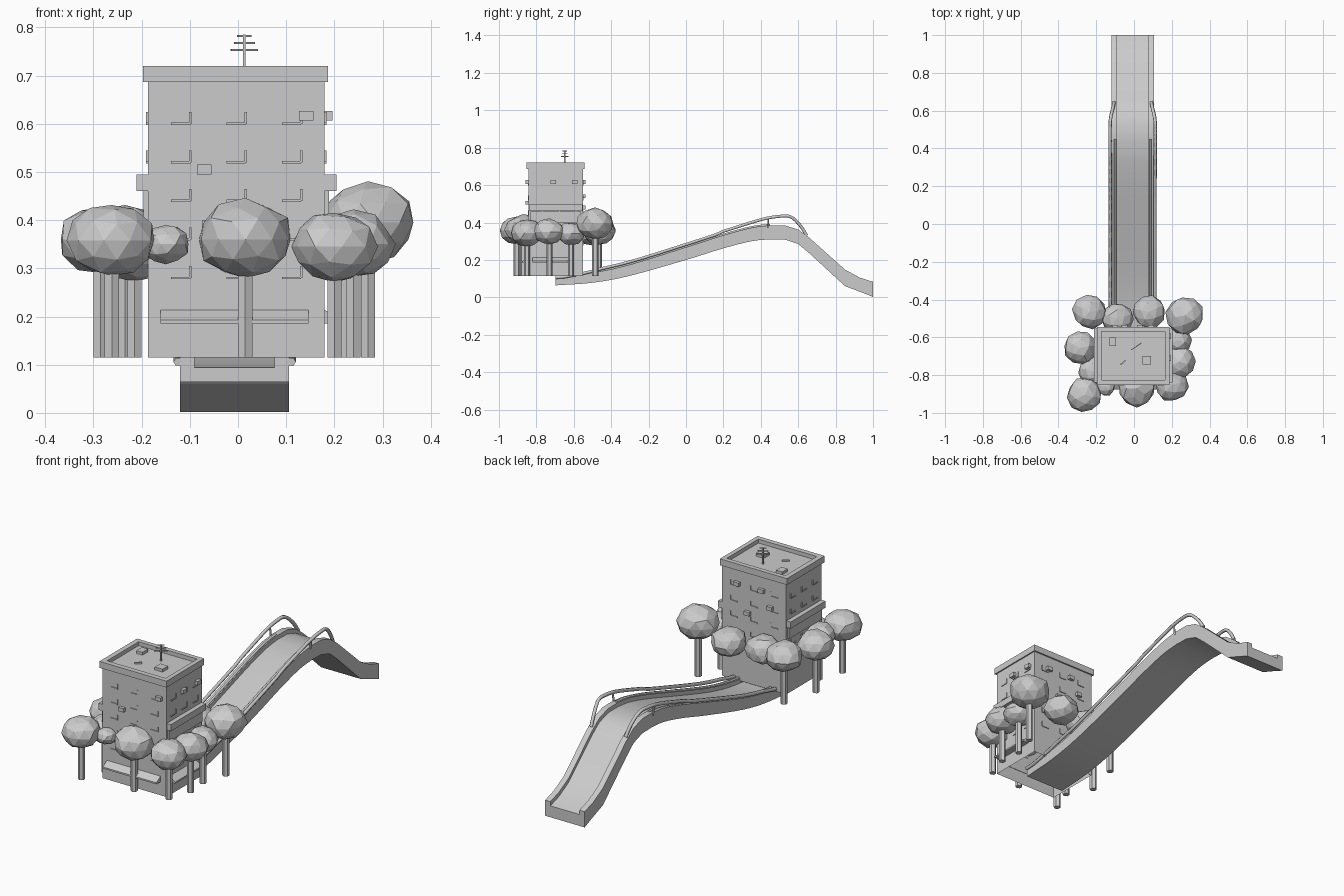
import bpy, bmesh, math, random
from mathutils import Vector, Matrix

random.seed(4)
cube = bpy.data.objects.get("Cube")
if cube:
    bpy.data.objects.remove(cube, do_unlink=True)

grey = bpy.data.materials.new("plain grey")
grey.use_nodes = True
grey.diffuse_color = (0.6, 0.6, 0.6, 1)
grey.node_tree.nodes["Principled BSDF"].inputs["Base Color"].default_value = (0.6, 0.6, 0.6, 1)


def add(name, data):
    obj = bpy.data.objects.new(name, data)
    data.materials.append(grey)
    bpy.context.collection.objects.link(obj)
    return obj


def finish(name, bm):
    bmesh.ops.recalc_face_normals(bm, faces=bm.faces)
    mesh = bpy.data.meshes.new(name)
    bm.to_mesh(mesh)
    bm.free()
    return add(name, mesh)


def put_box(bm, lo, hi, turn=0):
    lo, hi = Vector(lo), Vector(hi)
    m = (Matrix.Translation((lo + hi) / 2) @ Matrix.Rotation(turn, 4, 'Z')
         @ Matrix.Diagonal((*(hi - lo), 1)))
    return bmesh.ops.create_cube(bm, size=1, matrix=m)["verts"]


def box(name, lo, hi, turn=0):
    bm = bmesh.new()
    put_box(bm, lo, hi, turn)
    return finish(name, bm)


def tube(name, pts, r):
    cu = bpy.data.curves.new(name, 'CURVE')
    cu.dimensions = '3D'
    cu.bevel_depth, cu.bevel_resolution, cu.use_fill_caps = r, 1, True
    sp = cu.splines.new('POLY')
    sp.points.add(len(pts) - 1)
    for p, co in zip(sp.points, pts):
        p.co = (*co, 1)
    return add(name, cu)


def smooth_path(pts, n):
    # Catmull-Rom interpolation through the given points
    ps = [Vector(p) for p in pts]
    ps = [2 * ps[0] - ps[1]] + ps + [2 * ps[-1] - ps[-2]]
    out = []
    for a, b, c, d in zip(ps, ps[1:], ps[2:], ps[3:]):
        for i in range(n):
            t = i / n
            out.append(0.5 * (2 * b + (c - a) * t + (2 * a - 5 * b + 4 * c - d) * t * t
                              + (3 * b - a - 3 * c + d) * t ** 3))
    return out + [ps[-2]]


# Building shell, open underneath, with a sunken roof inside a parapet
X0, X1, Y0, Y1 = -0.187, 0.18, -0.842, -0.552
BASE, ROOF = 0.115, 0.70
bm = bmesh.new()
put_box(bm, (X0, Y0, BASE), (X1, Y1, ROOF))
bm.normal_update()
bmesh.ops.delete(bm, geom=[f for f in bm.faces if f.normal.z < -0.9], context='FACES')
finish("tower_walls", bm)
bm = bmesh.new()
for lo, hi in [((X0 - 0.01, Y0 - 0.01), (X1 + 0.007, Y0 + 0.016)),
               ((X0 - 0.01, Y1 - 0.016), (X1 + 0.007, Y1 + 0.008)),
               ((X0 - 0.01, Y0 + 0.016), (X0 + 0.016, Y1 - 0.016)),
               ((X1 - 0.016, Y0 + 0.016), (X1 + 0.007, Y1 - 0.016))]:
    put_box(bm, (*lo, 0.687), (*hi, 0.72))
finish("parapet", bm)

# Roof fittings
box("roof_vent", (0.045, -0.745, ROOF), (0.09, -0.7, 0.715))
box("roof_hatch", (-0.13, -0.645, ROOF), (-0.095, -0.6, 0.715))
box("roof_debris", (-0.075, -0.737, ROOF), (-0.04, -0.73, 0.708), 0.7)
box("antenna_mast", (0.01, -0.651, ROOF), (0.016, -0.645, 0.785))
for z, half in ((0.753, 0.033), (0.768, 0.025), (0.782, 0.017)):
    box("antenna_bar", (0.013 - half, -0.65, z - 0.002), (0.013 + half, -0.646, z + 0.002), 0.6)


# Wall details: u runs along the wall, depth points outwards
def on_wall(bm, wall, u, z, w, h, depth):
    axis, pos, sign = wall
    near, far = sorted((pos - sign * 0.002, pos + sign * depth))
    if axis == 'x':
        put_box(bm, (near, u - w / 2, z - h / 2), (far, u + w / 2, z + h / 2))
    else:
        put_box(bm, (u - w / 2, near, z - h / 2), (u + w / 2, far, z + h / 2))


front, back, left, right = ('y', Y0, -1), ('y', Y1, 1), ('x', X1, 1), ('x', X0, -1)
bm = bmesh.new()
for wall in (front, back, left, right):
    mid, span = (-0.004, 0.115) if wall[0] == 'y' else (-0.697, 0.09)
    for row in range(5):
        for col in (-1, 0, 1):
            # corner shaped trims: sill plus one jamb
            u, z = mid + col * span, 0.3 + row * 0.08
            on_wall(bm, wall, u, z - 0.02, 0.04, 0.005, 0.004)
            on_wall(bm, wall, u + 0.02, z - 0.008, 0.005, 0.025, 0.004)
finish("window_trims", bm)

bm = bmesh.new()
for wall, u, z in ((front, -0.07, 0.505), (front, 0.142, 0.617), (front, -0.06, 0.39),
                   (left, -0.71, 0.617), (left, -0.595, 0.617), (back, 0.09, 0.617),
                   (back, -0.05, 0.617), (back, -0.1, 0.54), (back, 0.03, 0.48)):
    on_wall(bm, wall, u, z, 0.03, 0.02, 0.016)
finish("air_conditioners", bm)

# Balcony ledges on both sides
for name, wall in (("left_ledge", left), ("right_ledge", right)):
    bm = bmesh.new()
    on_wall(bm, wall, -0.697, 0.478, 0.285, 0.034, 0.024)
    on_wall(bm, wall, -0.697, 0.43, 0.27, 0.06, 0.009)
    finish(name, bm)

# Sloping shop awnings
for name, wall, u, w in (("front_awning", front, -0.007, 0.307), ("left_awning", left, -0.71, 0.22)):
    bm = bmesh.new()
    on_wall(bm, wall, u, 0.2, w, 0.03, 0.035)
    k = 0 if wall[0] == 'x' else 1
    for v in bm.verts:
        if abs(v.co[k] - wall[1]) > 0.02 and v.co.z > 0.2:
            v.co.z -= 0.022
    finish(name, bm)

# Slide: channel section swept along top and bottom edge lines (y, top z, bottom z)
profile = smooth_path([(-0.697, 0.116, 0.064), (-0.5, 0.132, 0.078), (-0.3, 0.175, 0.115),
                       (0, 0.268, 0.2), (0.2, 0.332, 0.262), (0.35, 0.372, 0.3), (0.45, 0.385, 0.31)], 4)
profile += [Vector(p) for p in ((0.53, 0.384, 0.308), (0.6, 0.362, 0.285), (0.66, 0.318, 0.235),
                                (0.85, 0.148, 0.06), (0.93, 0.105, 0.03), (1, 0.083, 0.002))]
CX, OUT, INN, DEEP = -0.007, 0.113, 0.083, 0.022
bm = bmesh.new()
rings = []
for y, t, b in profile:
    section = [(-OUT, b), (-OUT, t), (-INN, t), (-INN, t - DEEP),
               (INN, t - DEEP), (INN, t), (OUT, t), (OUT, b)]
    rings.append([bm.verts.new((CX + x, y, z)) for x, z in section])
for r, s in zip(rings, rings[1:]):
    for i in range(8):
        j = (i + 1) % 8
        bm.faces.new((r[i], r[j], s[j], s[i]))
bm.faces.new(rings[0])
bm.faces.new(rings[-1])
slide = finish("slide", bm)
bpy.context.view_layer.objects.active = slide
slide.select_set(True)
bpy.ops.object.shade_smooth_by_angle(angle=math.radians(20))
slide.select_set(False)

# Handrails with a raised hoop at the crest, and a lower inner rail
hoop = smooth_path([(0.118, 0.2, 0.353), (0.12, 0.4, 0.415), (0.12, 0.5, 0.433),
                    (0.117, 0.56, 0.43), (0.106, 0.61, 0.385), (0.099, 0.645, 0.33)], 4)
for side, s in (("left", 1), ("right", -1)):
    rail = [(CX + s * 0.118, y, t - 0.01 + min(0.025, max(0, (y + 0.65) * 0.12)))
            for y, t, b in profile if y < 0.19]
    tube(side + "_handrail", rail + [(CX + s * x, y, z) for x, y, z in hoop], 0.009)
    tube(side + "_inner_rail", [(CX + s * 0.093, y, t + 0.003) for y, t, b in profile if y < 0.46], 0.006)
    tube(side + "_rail_post", [(CX + s * 0.112, 0.44, 0.37), (CX + s * 0.118, 0.44, 0.422)], 0.005)

# Trees: faceted crowns on six sided trunks (x, y, crown z, radius, has trunk)
trees = [(-0.262, -0.905, 0.358, 0.093, 1), (0.015, -0.87, 0.36, 0.1, 1), (0.2, -0.85, 0.345, 0.09, 1),
         (0.24, -0.73, 0.35, 0.085, 1), (0.27, -0.485, 0.395, 0.102, 1), (0.08, -0.465, 0.35, 0.088, 0),
         (-0.09, -0.5, 0.345, 0.085, 0), (-0.235, -0.465, 0.36, 0.09, 1), (-0.285, -0.655, 0.36, 0.088, 1),
         (-0.215, -0.78, 0.34, 0.08, 1), (0.23, -0.615, 0.34, 0.075, 1), (-0.15, -0.86, 0.35, 0.05, 0)]
for x, y, z, r, trunk in trees:
    bm = bmesh.new()
    bmesh.ops.create_icosphere(bm, subdivisions=2, radius=r)
    for v in bm.verts:
        v.co *= random.uniform(0.93, 1.05)
        v.co.z *= 0.82
    spin = Matrix.Rotation(random.uniform(0, 6), 4, 'Z')
    bmesh.ops.transform(bm, matrix=Matrix.Translation((x, y, z)) @ spin, verts=bm.verts)
    finish("tree_crown", bm)
    if trunk:
        bm = bmesh.new()
        bmesh.ops.create_cone(bm, cap_ends=True, segments=6, radius1=0.017, radius2=0.017, depth=z - BASE,
                              matrix=Matrix.Translation((x, y, (z + BASE) / 2)))
        finish("tree_trunk", bm)
